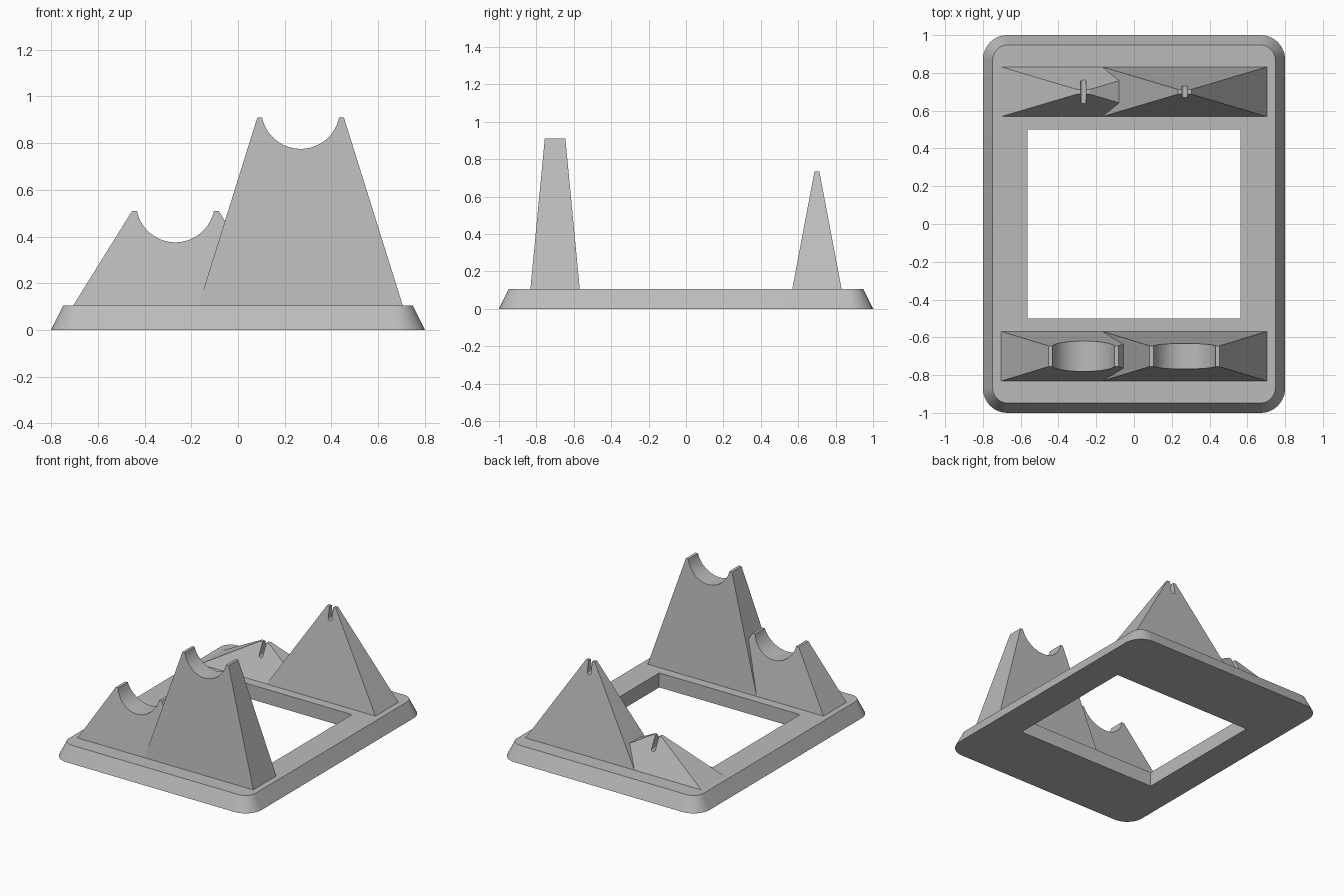
import bpy
import bmesh
from math import cos, sin, pi, radians

if "Cube" in bpy.data.objects:
    bpy.data.objects.remove(bpy.data.objects["Cube"], do_unlink=True)

grey = bpy.data.materials.new("matte_grey")
grey.use_nodes = True
colour = (0.5, 0.5, 0.5, 1)
grey.diffuse_color = colour
grey.node_tree.nodes["Principled BSDF"].inputs["Base Color"].default_value = colour

DECK = 0.105


def loft(name, lower, upper):
    """Solid between two matching rings of points."""
    bm = bmesh.new()
    a = [bm.verts.new(p) for p in lower]
    b = [bm.verts.new(p) for p in upper]
    bm.faces.new(a[::-1])
    bm.faces.new(b)
    for i in range(len(a)):
        j = (i + 1) % len(a)
        bm.faces.new((a[i], a[j], b[j], b[i]))
    bmesh.ops.recalc_face_normals(bm, faces=bm.faces[:])
    mesh = bpy.data.meshes.new(name)
    bm.to_mesh(mesh)
    bm.free()
    obj = bpy.data.objects.new(name, mesh)
    bpy.context.collection.objects.link(obj)
    mesh.materials.append(grey)
    return obj


def rectangle(cx, cy, hx, hy, z):
    return [(cx + sx * hx, cy + sy * hy, z)
            for sx, sy in ((-1, -1), (1, -1), (1, 1), (-1, 1))]


def rounded_rectangle(hx, hy, r, z, steps=12):
    ring = []
    for k, (sx, sy) in enumerate(((1, 1), (-1, 1), (-1, -1), (1, -1))):
        for i in range(steps + 1):
            a = (k + i / steps) * pi / 2
            ring.append((sx * (hx - r) + r * cos(a), sy * (hy - r) + r * sin(a), z))
    return ring


def finish(obj, cutter):
    """Cut the cutter out of the part, then shade it."""
    mod = obj.modifiers.new("cut", "BOOLEAN")
    mod.operation = "DIFFERENCE"
    mod.solver = "EXACT"
    mod.object = cutter
    bpy.ops.object.select_all(action="DESELECT")
    bpy.context.view_layer.objects.active = obj
    obj.select_set(True)
    bpy.ops.object.modifier_apply(modifier=mod.name)
    bpy.data.objects.remove(cutter, do_unlink=True)
    bpy.ops.object.shade_smooth_by_angle(angle=radians(25))


def groove(x, y, r, z, top):
    """U-shaped cutter along y: arc of radius r centred at height z, open upward."""
    section = [(x + r * cos(pi + pi * i / 32), z + r * sin(pi + pi * i / 32))
               for i in range(33)]
    section += [(x + r, top), (x - r, top)]
    return loft("groove_cutter", [(u, y - 0.3, w) for u, w in section],
                [(u, y + 0.3, w) for u, w in section])


# Bevelled base frame with a rectangular opening
base = loft("base_frame", rounded_rectangle(0.8, 1, 0.13, 0),
            rounded_rectangle(0.748, 0.948, 0.08, DECK))
finish(base, loft("opening_cutter", rectangle(0, 0, 0.565, 0.5, -0.1),
                  rectangle(0, 0, 0.565, 0.5, 0.3)))


def support(name, x, y, top, hx, hy, radius, arc_z):
    peak = loft(name, rectangle(x, y, 0.437, 0.132, DECK),
                rectangle(x, y, hx, hy, top))
    finish(peak, groove(x, y, radius, arc_z, top + 0.2))


# Front supports with wide round cradles
for name, x, top in (("front_low_cradle", -0.268, 0.51),
                     ("front_tall_cradle", 0.268, 0.91)):
    support(name, x, -0.7, top, 0.185, 0.055, 0.168, top + 0.033)

# Rear supports with narrow slots
for name, x, top in (("rear_low_slot", -0.268, 0.335),
                     ("rear_tall_slot", 0.268, 0.735)):
    support(name, x, 0.7, top, 0.036, 0.013, 0.015, top - 0.08)
